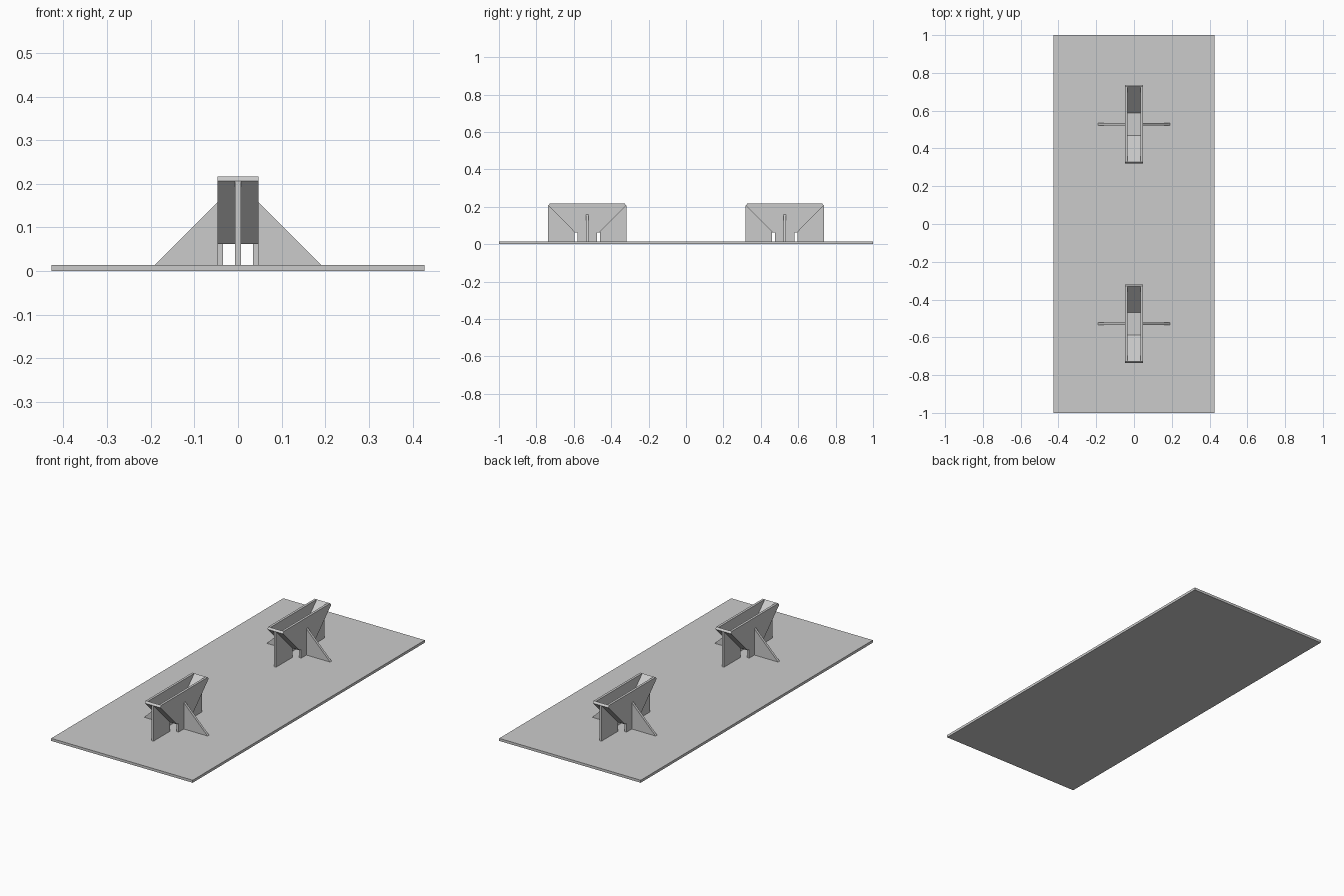
import bpy
import bmesh
from mathutils import Vector

if "Cube" in bpy.data.objects:
    bpy.data.objects.remove(bpy.data.objects["Cube"])

grey = bpy.data.materials.new("plain grey")
grey.diffuse_color = (0.6, 0.6, 0.6, 1)
grey.use_nodes = True
grey.node_tree.nodes["Principled BSDF"].inputs["Base Color"].default_value = grey.diffuse_color

PLATE = 0.014     # base plate thickness
HALF_W = 0.047    # outer half width of a cradle
INNER = 0.034     # inner half width of a cradle


def prism(name, profile, axis, lo, hi, y_offset=0.0):
    """Extrude a closed profile along x (points are y, z) or along y (points are x, z)."""
    bm = bmesh.new()
    if axis == 'x':
        verts = [bm.verts.new((lo, a + y_offset, b)) for a, b in profile]
        move = Vector((hi - lo, 0, 0))
    else:
        verts = [bm.verts.new((a, lo + y_offset, b)) for a, b in profile]
        move = Vector((0, hi - lo, 0))
    face = bm.faces.new(verts)
    ext = bmesh.ops.extrude_face_region(bm, geom=[face], use_keep_orig=True)
    bmesh.ops.translate(bm, vec=move,
                        verts=[g for g in ext['geom'] if isinstance(g, bmesh.types.BMVert)])
    bmesh.ops.recalc_face_normals(bm, faces=bm.faces)
    mesh = bpy.data.meshes.new(name)
    bm.to_mesh(mesh)
    bm.free()
    mesh.materials.append(grey)
    obj = bpy.data.objects.new(name, mesh)
    bpy.context.collection.objects.link(obj)
    return obj


def mirrored(half):
    """Close a half profile by mirroring it across its first axis."""
    return half + [(-a, b) for a, b in reversed(half)]


# Base plate
prism("base_plate", [(-0.427, 0), (0.427, 0), (0.427, PLATE), (-0.427, PLATE)], 'x' and 'y', -1, 1)

# Half profiles of the cradle, seen from the side
wall = mirrored([(0.051, PLATE), (0.051, 0.062), (0.065, 0.062), (0.209, 0.207), (0.2, 0.217)])
trough = mirrored([(0.065, 0.062), (0.209, 0.207), (0.2, 0.217), (0.06, 0.0755)])
rib = [(0.067, PLATE), (0.209, PLATE), (0.209, 0.207), (0.067, 0.064)]
gusset = [(HALF_W, PLATE), (0.191, PLATE), (HALF_W, 0.158)]

for place, y in (("front", -0.528), ("back", 0.528)):
    # Bent trough floor between the walls
    prism(place + "_trough_floor", trough, 'x', -INNER, INNER, y)
    for s, side in ((-1, "left"), (1, "right")):
        # Side wall with its leg, and the triangular side gusset
        prism(f"{place}_{side}_wall", wall, 'x', s * INNER, s * HALF_W, y)
        prism(f"{place}_{side}_gusset", [(s * a, b) for a, b in gusset], 'y', -0.0065, 0.0065, y)
    for s, end in ((-1, "near"), (1, "far")):
        # Centre rib under each sloping end
        prism(f"{place}_{end}_rib", [(s * a, b) for a, b in rib], 'x', -0.0065, 0.0065, y)
